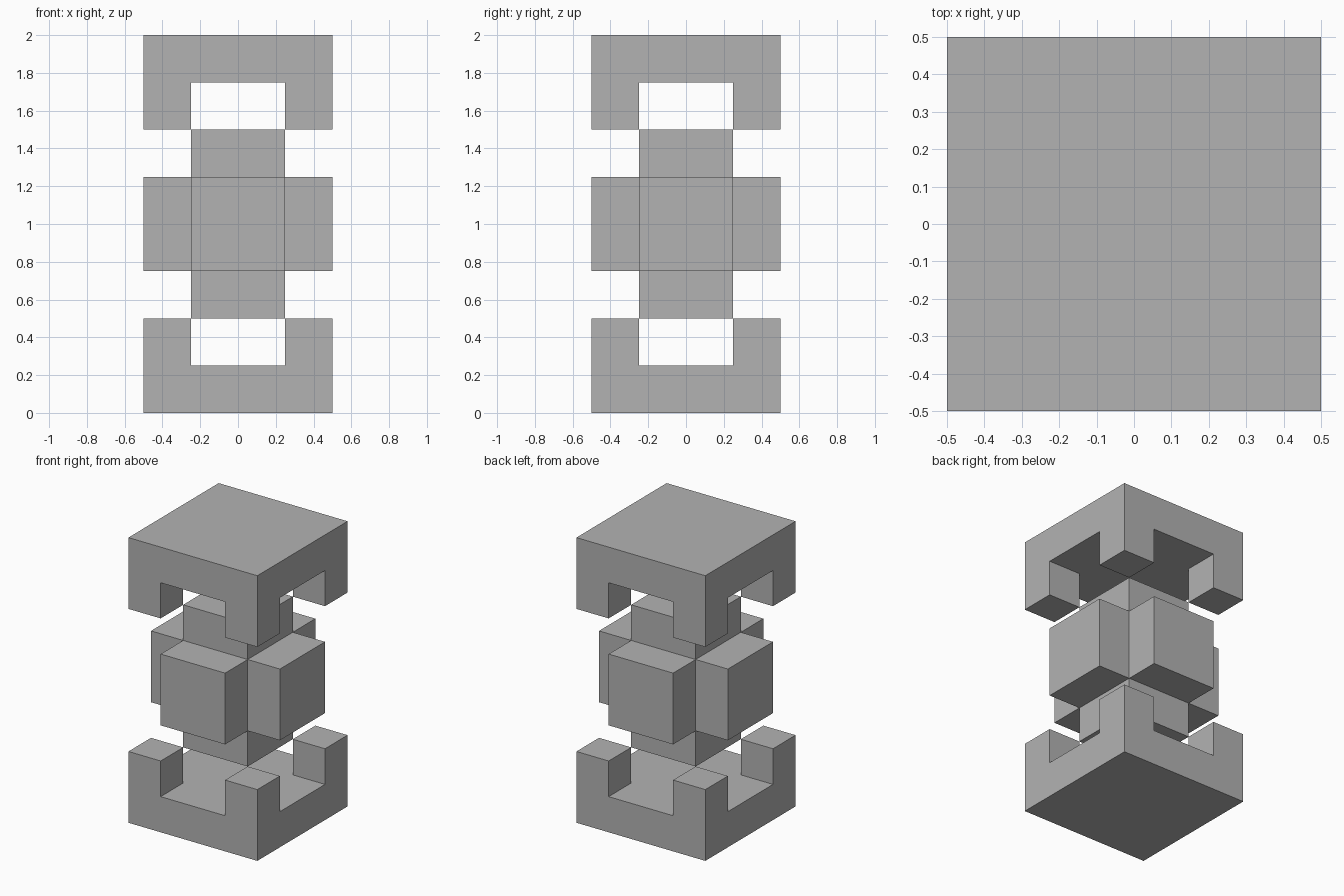
import bpy
import bmesh
import math
from mathutils import Matrix, Vector

UNIT = 0.25  # every step in the design is a multiple of this

if "Cube" in bpy.data.objects:
    bpy.data.objects.remove(bpy.data.objects["Cube"], do_unlink=True)

grey = bpy.data.materials.new("plain grey")
grey.use_nodes = True
colour = (0.45, 0.45, 0.45, 1)
grey.diffuse_color = colour
grey.node_tree.nodes["Principled BSDF"].inputs["Base Color"].default_value = colour


def box(size, centre):
    bm = bmesh.new()
    matrix = Matrix.Translation(centre) @ Matrix.Diagonal((*size, 1))
    bmesh.ops.create_cube(bm, size=1, matrix=matrix)
    return bm


def extrude_faces(bm, faces):
    """Push each face out along its own normal by one unit."""
    for face in faces:
        offset = face.normal * UNIT
        new = bmesh.ops.extrude_discrete_faces(bm, faces=[face])["faces"]
        bmesh.ops.translate(bm, verts=new[0].verts, vec=offset)


def finish(bm, name):
    bmesh.ops.remove_doubles(bm, verts=bm.verts, dist=0.0001)
    bmesh.ops.dissolve_limit(bm, angle_limit=math.radians(1),
                             verts=bm.verts, edges=bm.edges)
    bmesh.ops.recalc_face_normals(bm, faces=bm.faces)
    mesh = bpy.data.meshes.new(name)
    bm.to_mesh(mesh)
    bm.free()
    mesh.materials.append(grey)
    obj = bpy.data.objects.new(name, mesh)
    bpy.context.collection.objects.link(obj)


# Central six-armed cross: a cube with every face pushed out
core = box((2 * UNIT,) * 3, (0, 0, 4 * UNIT))
core.normal_update()
extrude_faces(core, list(core.faces))
finish(core, "centre_cross")


# End caps: a square slab with four corner posts pointing at the cross
def end_cap(name, slab_z, inward):
    bm = box((4 * UNIT, 4 * UNIT, UNIT), (0, 0, slab_z))
    for axis in (Vector((1, 0, 0)), Vector((0, 1, 0))):
        for side in (-1, 1):
            bmesh.ops.bisect_plane(bm, geom=bm.verts[:] + bm.edges[:] + bm.faces[:],
                                   plane_co=axis * side * UNIT, plane_no=axis)
    bm.normal_update()
    corners = []
    for face in bm.faces:
        centre = face.calc_center_median()
        if face.normal.z * inward > 0.9 and min(abs(centre.x), abs(centre.y)) > UNIT:
            corners.append(face)
    extrude_faces(bm, corners)
    finish(bm, name)


end_cap("bottom_cap", UNIT / 2, 1)
end_cap("top_cap", 7.5 * UNIT, -1)
